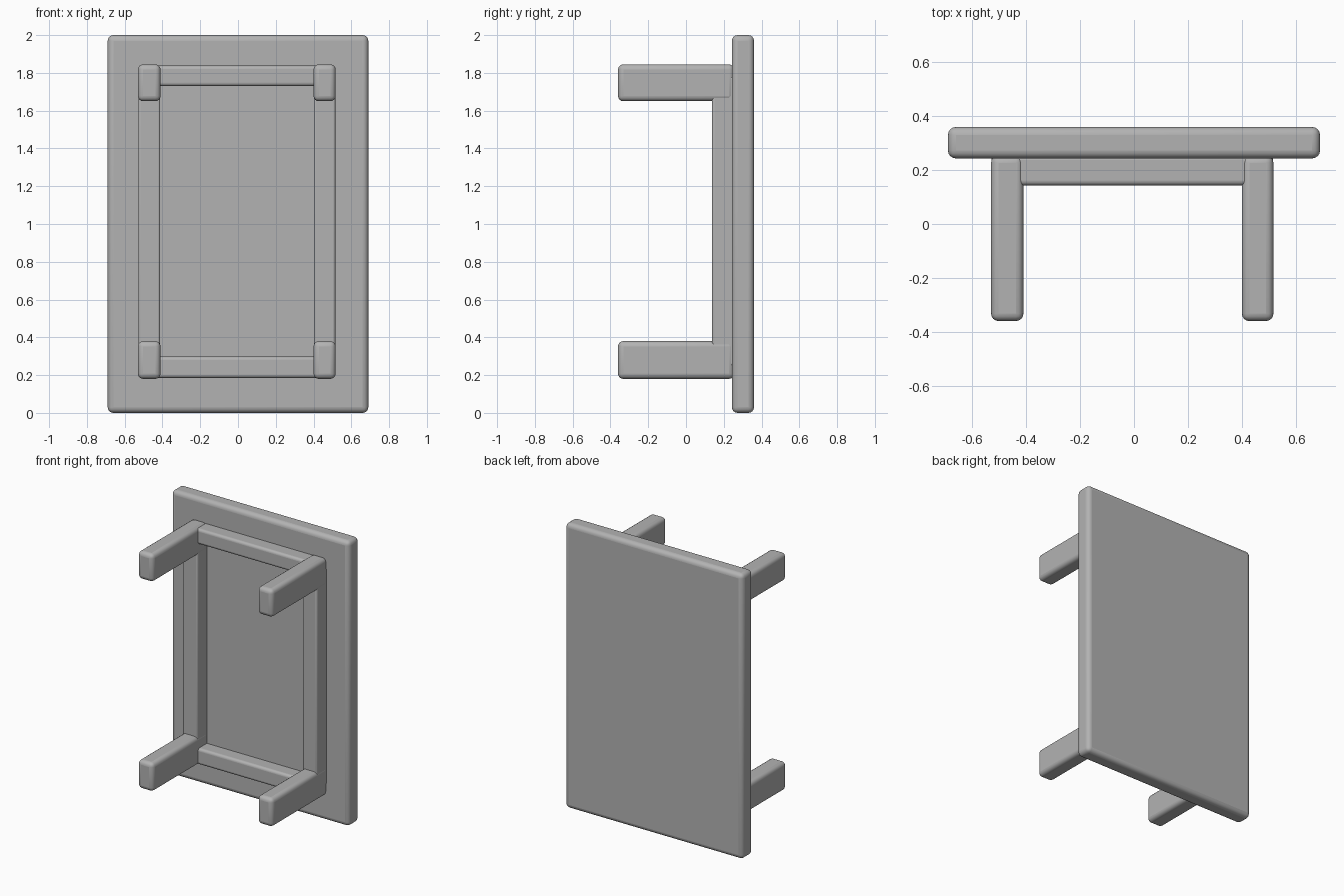
import bpy

if "Cube" in bpy.data.objects:
    bpy.data.objects.remove(bpy.data.objects["Cube"])

grey = bpy.data.materials.new("plain grey")
grey.diffuse_color = (0.45, 0.45, 0.45, 1)
grey.use_nodes = True
grey.node_tree.nodes["Principled BSDF"].inputs["Base Color"].default_value = grey.diffuse_color


def block(name, x, y, z, bevel):
    """Rounded box spanning the given x, y and z ranges."""
    spans = (x, y, z)
    bpy.ops.mesh.primitive_cube_add(size=1, location=[(a + b) / 2 for a, b in spans])
    ob = bpy.context.object
    ob.name = name
    ob.scale = [b - a for a, b in spans]
    bpy.ops.object.transform_apply(location=False, rotation=False, scale=True)
    mod = ob.modifiers.new("rounded edges", 'BEVEL')
    mod.width = bevel
    mod.segments = 4
    ob.data.materials.append(grey)
    bpy.ops.object.shade_smooth_by_angle()
    return ob


# Tabletop, standing upright at the back
block("tabletop", (-0.69, 0.69), (0.243, 0.36), (0, 2), 0.03)

left, right = (-0.53, -0.41), (0.40, 0.517)
lower, upper = (0.18, 0.38), (1.65, 1.845)

# Legs pointing forward, with side rails between them
for side, x in (("left", left), ("right", right)):
    for level, z in (("lower", lower), ("upper", upper)):
        block(f"{side}_{level}_leg", x, (-0.36, 0.255), z, 0.028)
    block(f"{side}_rail", (x[0] + 0.002, x[1] - 0.002), (0.138, 0.255), (0.25, 1.78), 0.012)

# End rails joining the left and right legs
for level, z in (("lower", (0.185, 0.298)), ("upper", (1.73, 1.838))):
    block(f"{level}_end_rail", (-0.46, 0.46), (0.143, 0.255), z, 0.018)
